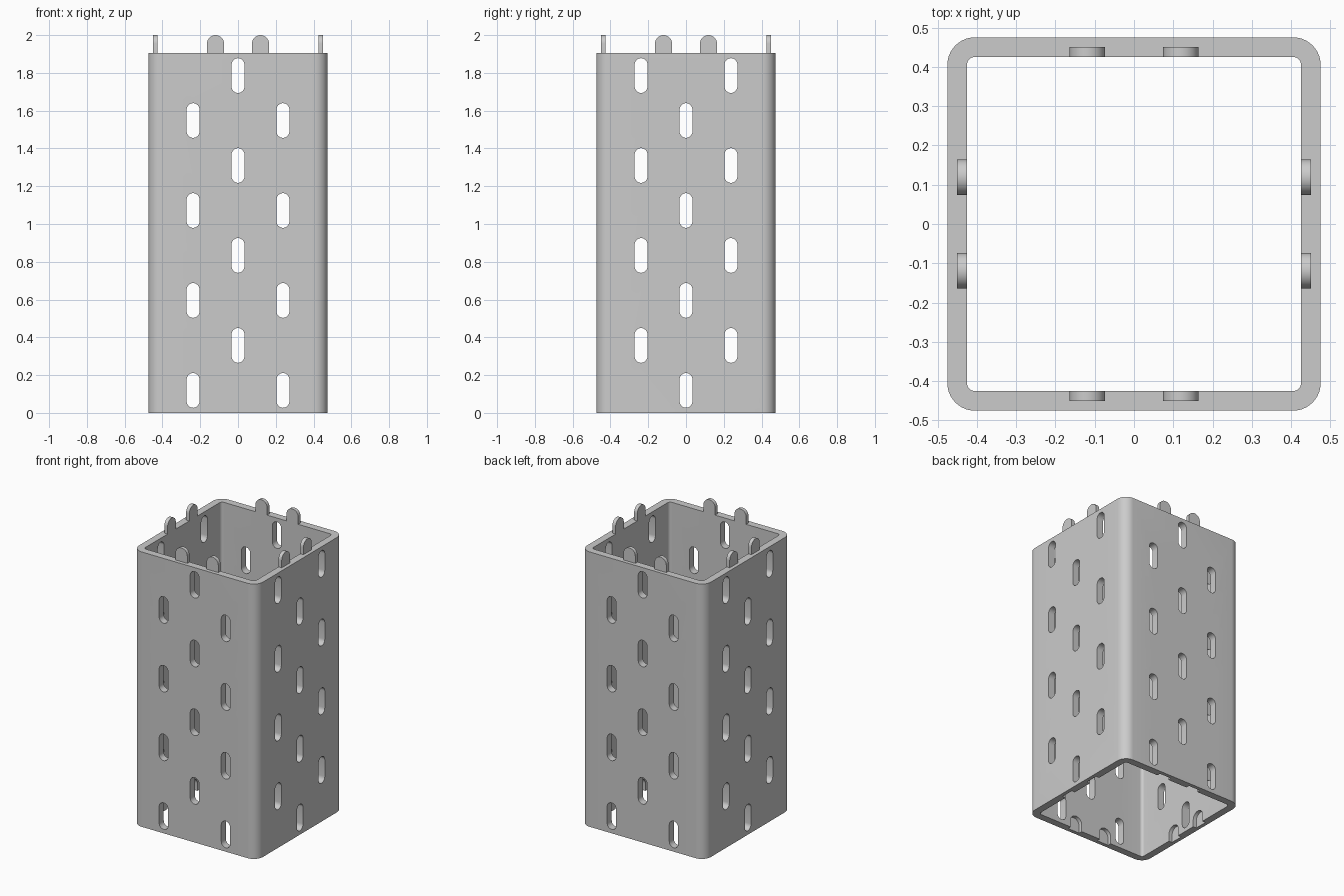
import bpy
import math
from mathutils import Matrix

HALF, INNER, WALL_TOP = 0.475, 0.425, 1.905
TAB_DEPTH, TAB_RADIUS, TAB_STEM = 0.025, 0.045, 0.05
SLOT_RADIUS, SLOT_HALF, ROWS = 0.034, 0.092, 8

cube = bpy.data.objects.get("Cube")
if cube:
    bpy.data.objects.remove(cube, do_unlink=True)

grey = bpy.data.materials.new("plain grey")
grey.use_nodes = True
colour = (0.6, 0.6, 0.6, 1)
grey.diffuse_color = colour
grey.node_tree.nodes["Principled BSDF"].inputs["Base Color"].default_value = colour


def arc(cx, cy, r, start, end, steps):
    angles = [math.radians(start + (end - start) * i / steps) for i in range(steps + 1)]
    return [(cx + r * math.cos(a), cy + r * math.sin(a)) for a in angles]


def rounded_square(half, r):
    c = half - r
    corners = [(c, c), (-c, c), (-c, -c), (c, -c)]
    return [p for i, (x, y) in enumerate(corners)
            for p in arc(x, y, r, 90 * i, 90 * i + 90, 10)]


def make_object(name, verts, faces):
    mesh = bpy.data.meshes.new(name)
    mesh.from_pydata(verts, [], faces)
    mesh.materials.append(grey)
    obj = bpy.data.objects.new(name, mesh)
    bpy.context.collection.objects.link(obj)
    return obj


def prisms(name, pieces):
    """One object from several (profile, near, far, turn) wall pieces."""
    verts, faces = [], []
    for profile, near, far, turn in pieces:
        n, base = len(profile), len(verts)
        spin = Matrix.Rotation(math.radians(turn), 3, "Z")
        verts += [spin @ Matrix.Translation((x, -d, z)).translation
                  for d in (near, far) for x, z in profile]
        faces.append([base + i for i in reversed(range(n))])
        faces.append([base + n + i for i in range(n)])
        faces += [(base + i, base + (i + 1) % n, base + n + (i + 1) % n, base + n + i)
                  for i in range(n)]
    return make_object(name, verts, faces)


def smooth(obj):
    bpy.ops.object.select_all(action="DESELECT")
    obj.select_set(True)
    bpy.context.view_layer.objects.active = obj
    bpy.ops.object.shade_smooth_by_angle(angle=math.radians(35))


def slot(x, z):
    c = SLOT_HALF - SLOT_RADIUS
    return (arc(x, z + c, SLOT_RADIUS, 0, 180, 12)
            + arc(x, z - c, SLOT_RADIUS, 180, 360, 12))


def arch(x, bottom, spring):
    return ([(x - TAB_RADIUS, bottom), (x + TAB_RADIUS, bottom)]
            + arc(x, spring, TAB_RADIUS, 0, 180, 16))


# Square tube with rounded corners
outer, inner = rounded_square(HALF, 0.07), rounded_square(INNER, 0.02)
n = len(outer)
verts = [(x, y, z) for ring, z in ((outer, 0), (outer, WALL_TOP), (inner, WALL_TOP), (inner, 0))
         for x, y in ring]
faces = [(k * n + i, k * n + (i + 1) % n, (k + 1) % 4 * n + (i + 1) % n, (k + 1) % 4 * n + i)
         for k in range(4) for i in range(n)]
tube = make_object("tube_walls", verts, faces)

# Staggered slots through each wall, and sockets inside the lower rim
cuts, tabs = [], []
for side in range(4):
    turn = 90 * side
    for row in range(ROWS):
        z = (row + 0.5) * WALL_TOP / ROWS
        paired = (row + side) % 2 == 0
        for x in ((-0.238, 0.238) if paired else (0,)):
            cuts.append((slot(x, z), INNER - 0.03, HALF + 0.03, turn))
    for x in (-0.119, 0.119):
        cuts.append((arch(x, -0.05, TAB_STEM), INNER - 0.03, INNER + TAB_DEPTH, turn))
        tabs.append((arch(x, WALL_TOP, WALL_TOP + TAB_STEM), INNER, INNER + TAB_DEPTH, turn))

cutter = prisms("slot_cutter", cuts)
cutter.hide_render = True
cut = tube.modifiers.new("slots", "BOOLEAN")
cut.operation, cut.solver, cut.object = "DIFFERENCE", "EXACT", cutter
bpy.context.view_layer.objects.active = tube
bpy.ops.object.modifier_apply(modifier=cut.name)
bpy.data.objects.remove(cutter, do_unlink=True)
smooth(tube)

# Rounded joining tabs on the upper rim
smooth(prisms("joining_tabs", tabs))
